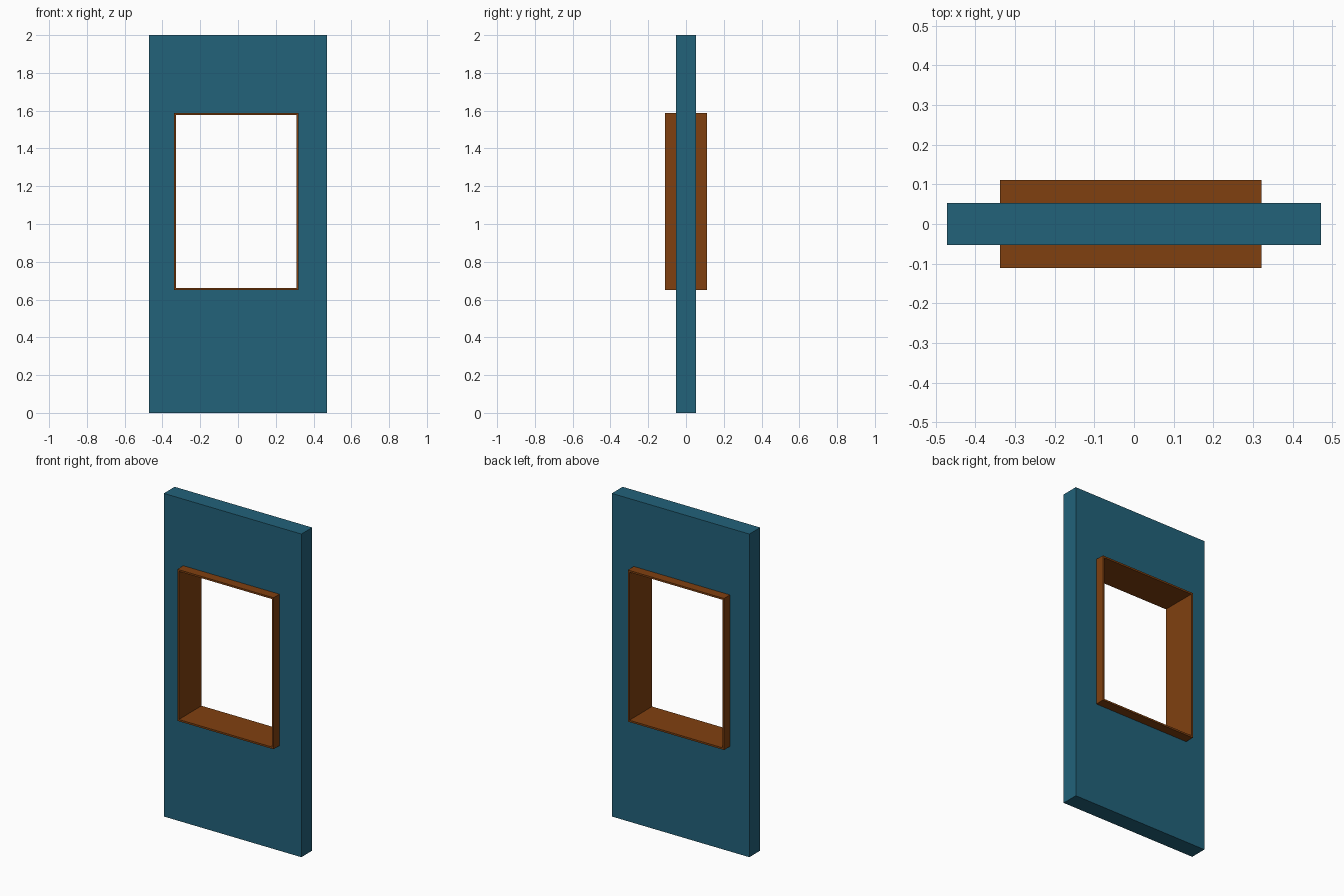
import bpy
import bmesh

if "Cube" in bpy.data.objects:
    bpy.data.objects.remove(bpy.data.objects["Cube"])


def material(name, rgb):
    mat = bpy.data.materials.new(name)
    mat.diffuse_color = (*rgb, 1.0)
    mat.use_nodes = True
    mat.node_tree.nodes["Principled BSDF"].inputs["Base Color"].default_value = mat.diffuse_color
    return mat


def rect_ring(name, outer, inner, half_depth, mat):
    """Closed rectangular ring; rectangles are (x0, x1, z0, z1)."""
    bm = bmesh.new()

    def loop(rect, y):
        x0, x1, z0, z1 = rect
        return [bm.verts.new((x, y, z))
                for x, z in ((x0, z0), (x1, z0), (x1, z1), (x0, z1))]

    loops = [loop(outer, -half_depth), loop(outer, half_depth),
             loop(inner, half_depth), loop(inner, -half_depth)]
    for k in range(4):
        a, b = loops[k], loops[(k + 1) % 4]
        for i in range(4):
            j = (i + 1) % 4
            bm.faces.new((a[i], a[j], b[j], b[i]))
    bmesh.ops.recalc_face_normals(bm, faces=bm.faces)
    mesh = bpy.data.meshes.new(name)
    bm.to_mesh(mesh)
    bm.free()
    mesh.materials.append(mat)
    obj = bpy.data.objects.new(name, mesh)
    bpy.context.collection.objects.link(obj)
    return obj


wall_blue = material("wall blue", (0.016, 0.122, 0.195))
wood_brown = material("wood brown", (0.216, 0.051, 0.005))

# Window position and frame board thickness
x0, x1, z0, z1 = -0.338, 0.321, 0.65, 1.588
t = 0.011

# Wall panel with the window opening
rect_ring("wall_panel", (-0.471, 0.471, 0.0, 2.0), (x0, x1, z0, z1), 0.053, wall_blue)

# Thin window frame projecting from both sides of the wall
rect_ring("window_frame", (x0, x1, z0, z1),
          (x0 + t, x1 - t, z0 + t, z1 - t), 0.111, wood_brown)
